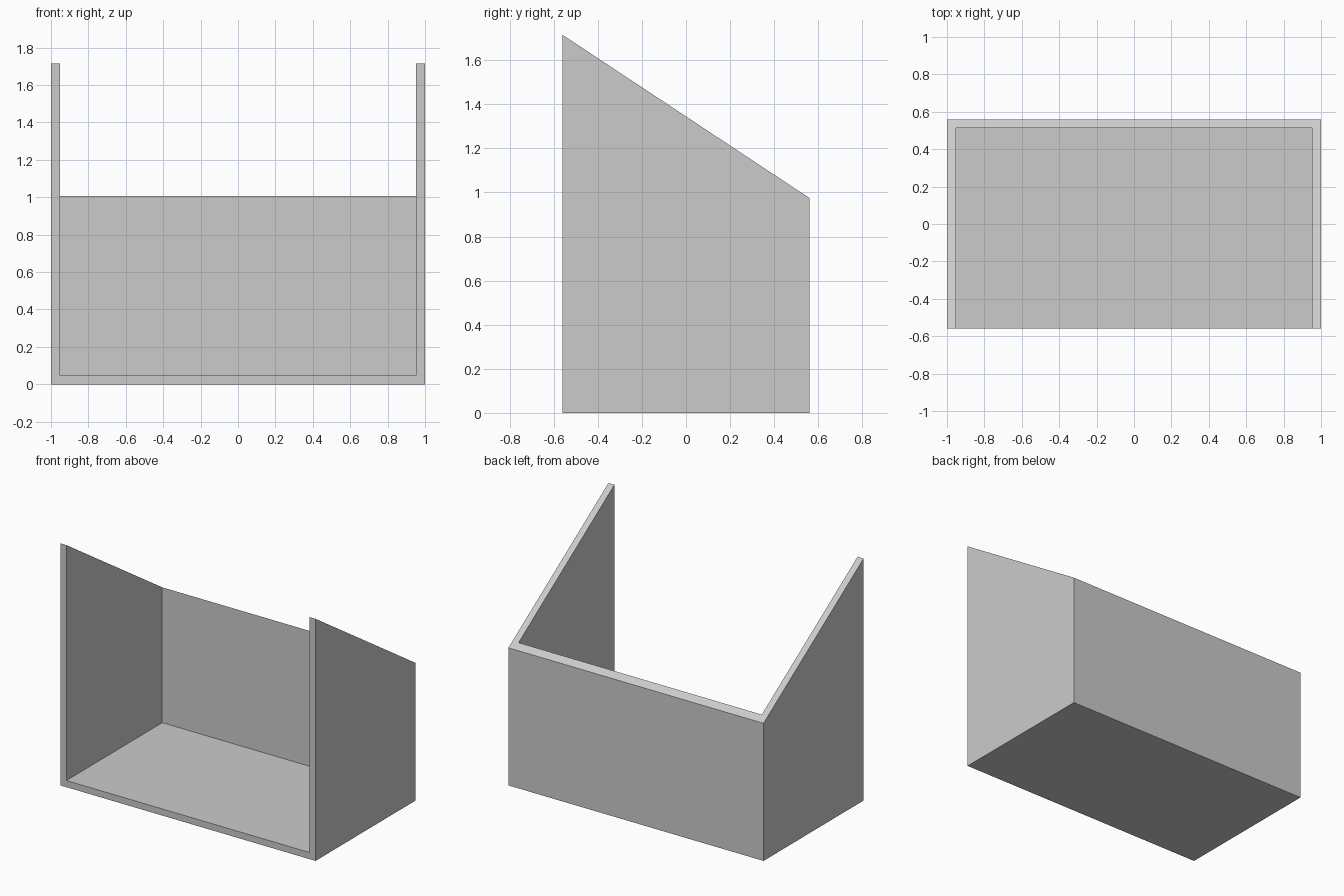
import bpy
import bmesh

if "Cube" in bpy.data.objects:
    bpy.data.objects.remove(bpy.data.objects["Cube"], do_unlink=True)

WIDTH, DEPTH, WALL = 2.0, 1.12, 0.047
FRONT_TOP, BACK_TOP = 1.715, 0.975

grey = bpy.data.materials.new("light_grey")
grey.use_nodes = True
colour = (0.6, 0.6, 0.6, 1)
grey.diffuse_color = colour
grey.node_tree.nodes["Principled BSDF"].inputs["Base Color"].default_value = colour


def extrude_profile(name, profile, half_width):
    """Extrude a side profile of (y, z) points along x, centred on x = 0."""
    bm = bmesh.new()
    face = bm.faces.new([bm.verts.new((-half_width, y, z)) for y, z in profile])
    result = bmesh.ops.extrude_face_region(bm, geom=[face])
    moved = [v for v in result["geom"] if isinstance(v, bmesh.types.BMVert)]
    bmesh.ops.translate(bm, verts=moved, vec=(2 * half_width, 0, 0))
    bmesh.ops.recalc_face_normals(bm, faces=bm.faces)
    mesh = bpy.data.meshes.new(name)
    bm.to_mesh(mesh)
    bm.free()
    mesh.materials.append(grey)
    obj = bpy.data.objects.new(name, mesh)
    bpy.context.collection.objects.link(obj)
    return obj


# Block with a top sloping down towards the back
half = DEPTH / 2
shell = extrude_profile("open_box_shell", [
    (-half, 0), (half, 0), (half, BACK_TOP), (-half, FRONT_TOP)], WIDTH / 2)

# Hollow, open at the front and top
cutter = extrude_profile("hollow_cutter", [
    (-DEPTH, WALL), (half - WALL, WALL),
    (half - WALL, WIDTH), (-DEPTH, WIDTH)], WIDTH / 2 - WALL)
cutter.hide_render = True

hollow = shell.modifiers.new("hollow", "BOOLEAN")
hollow.operation = "DIFFERENCE"
hollow.solver = "EXACT"
hollow.object = cutter

# Apply the cut and drop the helper
bpy.context.view_layer.objects.active = shell
shell.select_set(True)
bpy.ops.object.modifier_apply(modifier=hollow.name)
bpy.data.objects.remove(cutter, do_unlink=True)
